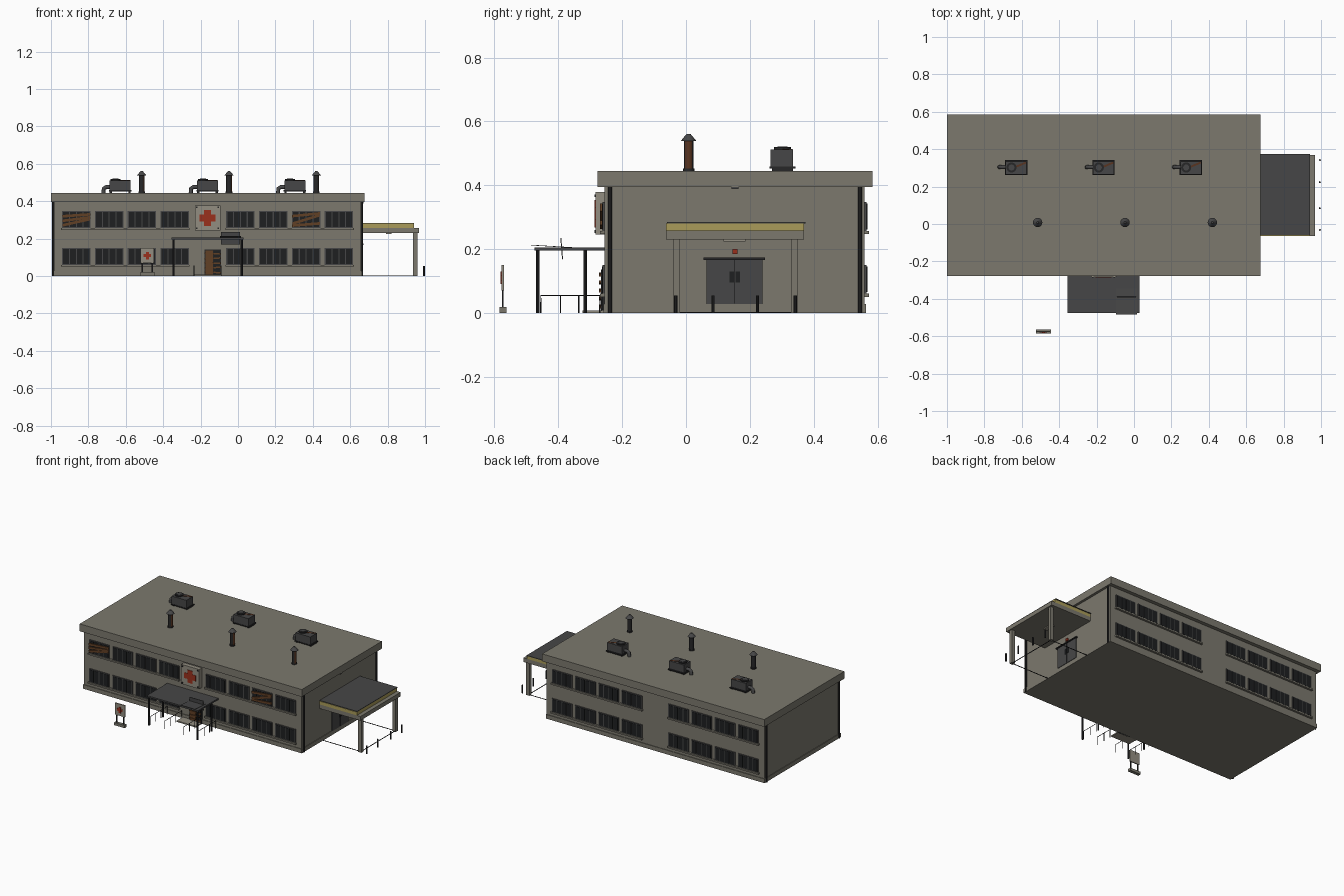
import bpy, math
from mathutils import Matrix, Vector

if "Cube" in bpy.data.objects:
    bpy.data.objects.remove(bpy.data.objects["Cube"])


def material(name, rgb):
    m = bpy.data.materials.new(name)
    m.use_nodes = True
    m.diffuse_color = (*rgb, 1)
    m.node_tree.nodes["Principled BSDF"].inputs["Base Color"].default_value = (*rgb, 1)
    return m


WALL = material("weathered concrete", (0.2, 0.19, 0.155))
PALE = material("pale panel", (0.29, 0.27, 0.22))
DARK = material("dark metal", (0.062, 0.062, 0.063))
BLACK = material("black metal", (0.02, 0.02, 0.021))
GLASS = material("dark glass", (0.013, 0.014, 0.015))
YELLOW = material("faded yellow", (0.4, 0.33, 0.1))
RED = material("faded red", (0.32, 0.03, 0.012))
WOOD = material("brown boards", (0.12, 0.05, 0.018))
RUST = material("rust", (0.1, 0.035, 0.015))


def box(name, x, y, z, mat, turn=None):
    """Box from (low, high) ranges, optionally turned about its centre as (angle, axis)."""
    centre = Vector([(r[0] + r[1]) / 2 for r in (x, y, z)])
    size = [r[1] - r[0] for r in (x, y, z)]
    bpy.ops.mesh.primitive_cube_add(size=1)
    ob = bpy.context.object
    ob.name = name
    ob.data.transform(Matrix.Diagonal((*size, 1)))
    ob.location = centre
    if turn:
        ob.rotation_euler = Matrix.Rotation(turn[0], 3, turn[1]).to_euler()
    ob.data.materials.append(mat)
    return ob


def post(name, x, y, z0, z1, r, mat, sides=12, top=None):
    """Upright round post or cone."""
    bpy.ops.mesh.primitive_cone_add(vertices=sides, radius1=r, radius2=r if top is None else top,
                                    depth=z1 - z0, location=(x, y, (z0 + z1) / 2))
    ob = bpy.context.object
    ob.name = name
    ob.data.materials.append(mat)
    bpy.ops.object.shade_smooth_by_angle()
    return ob


def tube(name, points, r, mat):
    """Bent pipe along a path."""
    curve = bpy.data.curves.new(name, "CURVE")
    curve.dimensions = "3D"
    curve.bevel_depth = r
    curve.bevel_resolution = 2
    curve.use_fill_caps = True
    spline = curve.splines.new("POLY")
    spline.points.add(len(points) - 1)
    for p, co in zip(spline.points, points):
        p.co = (*co, 1)
    curve.materials.append(mat)
    ob = bpy.data.objects.new(name, curve)
    bpy.context.collection.objects.link(ob)


# Main block, plinth and roof
MID = -0.1625
FRONT, BACK = -0.255, 0.56
box("main_block", (-0.983, 0.658), (FRONT, BACK), (0, 0.4), WALL)
box("plinth", (-0.987, 0.662), (FRONT - 0.004, BACK + 0.004), (0, 0.028), WALL)
box("roof_slab", (-1, 0.675), (-0.277, 0.585), (0.395, 0.445), WALL)
for x in (-0.988, 0.663):
    for y in (-0.238, 0.545):
        post("drainpipe", x, y, 0, 0.395, 0.006, BLACK, 8)

# Windows on the long sides, with sills under each run
for side, wall in ((-1, FRONT), (1, BACK)):
    def out(a, b):
        return tuple(sorted((wall + side * a, wall + side * b)))
    for z in (0.06, 0.257):
        for lo, hi in ((-0.945, -0.26), (-0.068, 0.62)):
            box("window_sill", (lo, hi), out(0, 0.014), (z - 0.01, z), WALL)
        for i in (-4, -3, -2, -1, 1, 2, 3, 4):
            cx = MID + 0.1755 * i
            box("window_frame", (cx - 0.076, cx + 0.076), out(0, 0.006), (z, z + 0.09), DARK)
            for k in range(4):
                px = cx + (k - 1.5) * 0.0365
                box("window_pane", (px - 0.0155, px + 0.0155), out(0, 0.008),
                    (z + 0.005, z + 0.085), GLASS)

# Boards nailed over two upper windows
for i, boards in ((-4, ((0.325, 0.07), (0.305, 0.13), (0.288, 0.22))),
                  (3, ((0.328, 0.1), (0.303, 0.3), (0.276, 0.08)))):
    cx = MID + 0.1755 * i
    for z, angle in boards:
        box("window_board", (cx - 0.075, cx + 0.075), (FRONT - 0.014, FRONT - 0.007),
            (z - 0.007, z + 0.007), WOOD, (-angle, "Y"))


def cross(name, x, z, y, arm, half):
    box(name, (x - arm, x + arm), (y - 0.003, y), (z - half, z + half), RED)
    box(name, (x - half, x + half), (y - 0.0035, y), (z - arm, z + arm), RED)


# Wall sign with corner bolts
box("wall_sign", (MID - 0.068, MID + 0.068), (-0.283, -0.255), (0.245, 0.378), PALE)
cross("wall_sign_cross", MID, 0.311, -0.283, 0.043, 0.019)
for sx in (-1, 1):
    for sz in (-1, 1):
        x, z = MID + sx * 0.058, 0.311 + sz * 0.056
        box("sign_bolt", (x - 0.004, x + 0.004), (-0.286, -0.283), (z - 0.004, z + 0.004), BLACK)

# Standing sign
box("sign_base", (-0.525, -0.445), (-0.585, -0.563), (0, 0.018), WALL)
box("standing_sign", (-0.522, -0.448), (-0.578, -0.571), (0.07, 0.15), PALE)
for x in (-0.512, -0.458):
    box("sign_leg", (x - 0.004, x + 0.004), (-0.577, -0.572), (0.01, 0.08), BLACK)
cross("standing_sign_cross", -0.485, 0.11, -0.578, 0.02, 0.008)

# Front entrance: door, boards and step
box("front_door_frame", (-0.18, -0.09), (-0.263, -0.25), (0, 0.142), BLACK)
box("front_door", (-0.174, -0.134), (-0.267, -0.25), (0.004, 0.136), WOOD)
box("front_door_gap", (-0.13, -0.096), (-0.267, -0.25), (0.004, 0.136), GLASS)
for k in range(5):
    z = 0.02 + k * 0.025
    box("door_board", (-0.178, -0.092), (-0.272, -0.267), (z - 0.004, z + 0.004), WOOD,
        (0.05 * (-1) ** k, "Y"))
box("front_step", (-0.235, -0.09), (-0.325, -0.25), (0, 0.008), PALE)

# Front canopy with loose sheets
box("front_canopy", (-0.355, 0.03), (-0.475, -0.255), (0.195, 0.205), DARK)
for x in (-0.345, 0.02):
    for y in (-0.465, -0.315):
        post("canopy_post", x, y, 0, 0.198, 0.0055, BLACK, 8)
box("loose_sheet", (-0.095, 0.015), (-0.485, -0.34), (0.207, 0.209), DARK, (-0.06, "X"))
box("hanging_sheet", (-0.09, 0.012), (-0.391, -0.388), (0.168, 0.235), DARK, (0.08, "X"))

# Entrance railings
for x in (-0.345, -0.235, -0.09, 0.02):
    tube("railing", [(x, -0.455, 0), (x, -0.455, 0.055), (x, -0.27, 0.055), (x, -0.27, 0)],
         0.002, BLACK)
    for y in (-0.393, -0.336):
        post("railing_post", x, y, 0, 0.055, 0.002, BLACK, 6)

# Side canopy
box("side_canopy_slab", (0.65, 0.967), (-0.063, 0.37), (0.23, 0.258), WALL)
box("side_canopy_trim", (0.65, 0.94), (-0.063, 0.37), (0.258, 0.28), YELLOW)
box("side_canopy_top", (0.65, 0.94), (-0.06, 0.375), (0.28, 0.284), DARK)
for y in (-0.03, 0.34):
    box("side_canopy_post", (0.935, 0.959), (y - 0.011, y + 0.011), (0, 0.235), WALL)
box("canopy_lamp", (0.79, 0.82), (0.118, 0.187), (0.224, 0.23), PALE)

# Side door
box("side_door", (0.65, 0.665), (0.065, 0.24), (0.028, 0.168), DARK)
box("side_door_header", (0.65, 0.672), (0.055, 0.248), (0.166, 0.173), BLACK)
box("door_seam", (0.66, 0.666), (0.151, 0.154), (0.03, 0.166), BLACK)
for y in (0.143, 0.162):
    box("door_window", (0.66, 0.667), (y - 0.007, y + 0.007), (0.095, 0.13), GLASS)
box("side_lamp", (0.65, 0.668), (0.145, 0.161), (0.184, 0.2), RED)
box("soffit_lamp", (0.66, 0.672), (0.142, 0.165), (0.388, 0.396), DARK)

# Bollards and ground kerb lines
for y in (-0.032, 0.085, 0.224, 0.342):
    post("bollard", 0.994, y, 0, 0.055, 0.005, BLACK, 8)
for y in (-0.03, 0.34):
    box("kerb_line", (0.66, 0.95), (y - 0.002, y + 0.002), (0, 0.003), BLACK)
box("kerb_line", (0.946, 0.95), (-0.03, 0.34), (0, 0.003), BLACK)

# Roof machinery: cooling units with fan and duct, and chimneys
for k in range(3):
    x = -0.63 + k * 0.467
    box("unit_base", (x - 0.06, x + 0.06), (0.262, 0.343), (0.452, 0.459), BLACK)
    for sx in (-0.05, 0.05):
        box("unit_foot", (x + sx - 0.006, x + sx + 0.006), (0.27, 0.335), (0.44, 0.455), BLACK)
    box("unit_body", (x - 0.056, x + 0.056), (0.264, 0.335), (0.459, 0.512), DARK)
    post("unit_fan", x - 0.025, 0.302, 0.51, 0.519, 0.027, BLACK, 20)
    post("unit_fan_hub", x - 0.025, 0.302, 0.518, 0.521, 0.016, DARK, 16)
    box("rust_streak", (x - 0.005, x + 0.055), (0.312, 0.322), (0.51, 0.514), RUST, (0.4, "Z"))
    tube("unit_duct", [(x - 0.05, 0.304, 0.476), (x - 0.075, 0.304, 0.476),
                       (x - 0.088, 0.304, 0.468), (x - 0.09, 0.304, 0.44)], 0.011, DARK)
    vx, vy = -0.515 + k * 0.467, 0.008
    pipe = post("chimney", vx, vy, 0.44, 0.542, 0.015, BLACK, 16)
    pipe.data.materials.append(RUST)
    for f in pipe.data.polygons:
        f.material_index = int(f.normal.x > 0.6)
    post("chimney_collar", vx, vy, 0.44, 0.452, 0.018, BLACK, 16)
    post("chimney_cap", vx, vy, 0.538, 0.561, 0.025, DARK, 16, 0.006)
